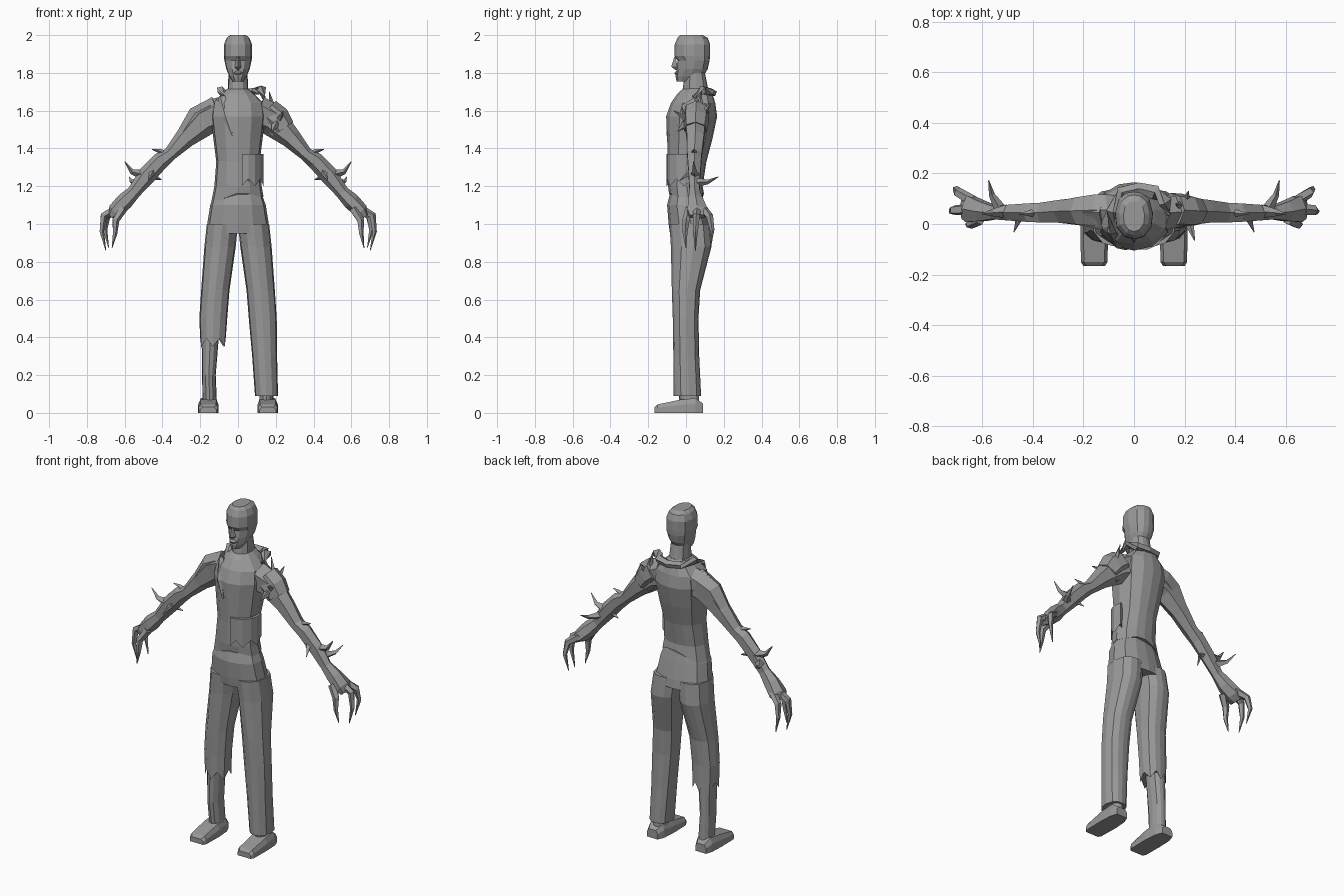
import bpy, bmesh, math
from mathutils import Vector

grey = bpy.data.materials.new("stone_grey")
grey.diffuse_color = (0.32, 0.32, 0.32, 1)


def skin(name, rings):
    """Join rings of points into a closed flat-faced solid."""
    bm = bmesh.new()
    rows = [[bm.verts.new(p) for p in r] for r in rings]
    n = len(rows[0])
    for a, b in zip(rows, rows[1:]):
        for i in range(n):
            j = (i + 1) % n
            bm.faces.new((a[i], a[j], b[j], b[i]))
    bm.faces.new(rows[0])
    bm.faces.new(rows[-1])
    bmesh.ops.recalc_face_normals(bm, faces=bm.faces)
    mesh = bpy.data.meshes.new(name)
    bm.to_mesh(mesh)
    bm.free()
    mesh.materials.append(grey)
    ob = bpy.data.objects.new(name, mesh)
    bpy.context.collection.objects.link(ob)
    return ob


HALF = [(0, 0), (.5, .06), (.92, .26), (1, .55), (.82, .84), (.42, .97), (0, 1)]
OUTLINE = HALF + [(-u, v) for u, v in HALF[-2:0:-1]]


def ring(z, x0, x1, y0, y1, zf=None):
    """Horizontal body cross-section between the given limits."""
    cx, w = (x0 + x1) / 2, (x1 - x0) / 2
    pts = []
    for k, (u, v) in enumerate(OUTLINE):
        x, y = cx + u * w, y0 + v * (y1 - y0)
        pts.append((x, y, zf(x, k) if zf else z))
    return pts


def tube(name, pts, sides=6):
    """Tube through (x, y, z, radius in the xz plane, radius along y)."""
    rings = []
    for i, p in enumerate(pts):
        a, b = pts[max(i - 1, 0)], pts[min(i + 1, len(pts) - 1)]
        d = (Vector(b[:3]) - Vector(a[:3])).normalized()
        ref = Vector((0, 1, 0)) if abs(d.y) < .8 else Vector((0, 0, 1))
        u = d.cross(ref).normalized()
        v = u.cross(d)
        rings.append([Vector(p[:3]) + u * p[3] * math.cos(t) + v * p[4] * math.sin(t)
                      for t in (math.tau * k / sides for k in range(sides))])
    return skin(name, rings)


def spike(name, base, tip, r, bend=(0, 0, 0)):
    a, b = Vector(base), Vector(tip)
    m = (a + b) / 2 + Vector(bend)
    tube(name, [(*a, r, r), (*m, r * .5, r * .5), (*b, .002, .002)], 4)


# head and neck
skin("head", [ring(z, -w, w, f, b) for z, w, f, b in [
    (1.755, .028, -.05, .05), (1.78, .045, -.055, .09), (1.82, .062, -.05, .115),
    (1.865, .072, -.045, .125), (1.89, .075, -.062, .127), (1.95, .074, -.06, .128),
    (1.985, .06, -.045, .115), (2.0, .042, -.03, .09)]])
skin("nose", [[(-.008, -.055, 1.885), (.008, -.055, 1.885), (0, -.062, 1.885)],
              [(-.017, -.045, 1.83), (.017, -.045, 1.83), (0, -.078, 1.832)],
              [(-.008, -.04, 1.815), (.008, -.04, 1.815), (0, -.055, 1.815)]])
skin("mouth", [ring(z, -w, w, f, 0) for z, w, f in [
    (1.79, .02, -.055), (1.80, .026, -.062), (1.812, .015, -.05)]])
skin("neck", [ring(z, -w, w, f, b) for z, w, f, b in [
    (1.60, .08, -.06, .14), (1.70, .055, -.02, .12), (1.80, .05, -.005, .1)]])


# torso with the long slanted coat hem
def hem(x, k):
    return 1.165 + (.5 * x if x < 0 else -.2 * x) + (.008 if k % 2 else 0)


skin("coat", [ring(0, -.145, .135, -.09, .095, hem)] +
     [ring(z, -w, w, f, b) for z, w, f, b in [
         (1.20, .125, -.095, .088), (1.33, .115, -.095, .108), (1.45, .13, -.10, .14),
         (1.57, .145, -.105, .165), (1.64, .135, -.08, .155), (1.69, .085, -.045, .14),
         (1.72, .05, -.012, .118)]])

# collar and lapel
tube("collar", [(-.03, -.098, 1.47, .006, .006), (-.06, -.085, 1.57, .022, .012),
                (-.085, -.03, 1.67, .022, .015), (-.09, .05, 1.71, .025, .02),
                (-.05, .125, 1.70, .02, .025), (.02, .14, 1.695, .02, .025),
                (.085, .125, 1.70, .02, .03), (.125, .09, 1.71, .03, .025),
                (.135, .04, 1.67, .012, .012)], 5)


# ragged waist wrap on one side
def wrap(z, k):
    return [(x, y, z + (.04 if k and i % 2 else 0)) for i, (x, y) in enumerate(
        [(.02, -.102), (.055, -.1), (.09, -.085), (.12, -.05), (.134, -.01), (.128, .04),
         (.1, .03), (.1, -.03), (.06, -.06), (.02, -.07)])]


skin("waist_wrap", [wrap(1.20, 1), wrap(1.29, 0), wrap(1.37, 0)])

# trousers
skin("hips", [ring(z, -w, w, f, b) for z, w, f, b in [
    (.95, .168, -.085, .128), (1.0, .163, -.092, .122), (1.10, .147, -.1, .1),
    (1.18, .118, -.08, .08)]])
LEG = [(1.0, .0, .165, -.088, .125), (.88, .012, .178, -.08, .135),
       (.65, .045, .195, -.075, .075), (.5, .057, .205, -.07, .066)]


def leg_ring(s, z, a, b, f, k, zf=None):
    return ring(z, min(s * a, s * b), max(s * a, s * b), f, k, zf)


skin("whole_trouser_leg", [leg_ring(1, *r) for r in LEG] +
     [leg_ring(1, .3, .075, .207, -.067, .07), leg_ring(1, .09, .09, .212, -.065, .08)])
skin("torn_trouser_leg", [leg_ring(-1, *r) for r in LEG] +
     [leg_ring(-1, 0, .065, .2, -.068, .068,
               lambda x, k: .35 + (.045 if k % 2 else 0))])

# lower legs and shoes
for s, side in ((1, "left"), (-1, "right")):
    skin(side + "_shin", [leg_ring(s, *r) for r in [
        (.06, .112, .188, -.035, .07), (.2, .118, .19, -.05, .065),
        (.42, .1, .193, -.055, .06)]])
    skin(side + "_shoe", [
        [(s * a, y, 0), (s * b, y, 0), (s * b, y, h * .6), (s * (b - .012), y, h),
         (s * (a + .012), y, h), (s * a, y, h * .6)]
        for y, a, b, h in [(-.167, .115, .2, .03), (-.15, .105, .21, .045),
                           (-.03, .102, .212, .07), (.05, .108, .208, .078),
                           (.09, .125, .195, .05)]])

    # arms and clawed hands
    tube(side + "_arm", [(s * x, y, z, a, b) for x, y, z, a, b in [
        (.10, .045, 1.585, .095, .08), (.18, .05, 1.55, .085, .065),
        (.28, .05, 1.455, .055, .052), (.36, .045, 1.37, .036, .045),
        (.41, .045, 1.335, .046, .042), (.48, .045, 1.26, .048, .036),
        (.55, .045, 1.17, .036, .03), (.60, .05, 1.12, .045, .045),
        (.65, .06, 1.07, .04, .06), (.675, .06, 1.04, .02, .045)]])
    for finger, path in (
            ("middle", [(.64, .06, 1.085), (.712, .055, 1.045), (.722, .05, .96), (.70, .05, .86)]),
            ("outer", [(.64, .09, 1.08), (.695, .125, 1.04), (.705, .138, .97), (.685, .13, .875)]),
            ("inner", [(.61, .02, 1.08), (.648, .0, 1.02), (.652, -.005, .95), (.667, .0, .873)])):
        tube(side + "_" + finger + "_finger",
             [(s * x, y, z, r, r) for (x, y, z), r in zip(path, (.024, .02, .013, .002))], 5)

    # forearm spikes
    for i, (base, tip, r, bend) in enumerate([
            ((.50, .05, 1.26), (.60, .04, 1.33), .028, (.012, 0, -.018)),
            ((.53, .06, 1.22), (.575, .172, 1.25), .024, (.01, 0, -.012)),
            ((.45, .03, 1.28), (.475, -.032, 1.23), .02, (0, 0, 0)),
            ((.37, .045, 1.36), (.455, .04, 1.395), .024, (0, 0, .008)),
            ((.45, .05, 1.25), (.405, .06, 1.235), .018, (0, 0, 0))]):
        spike(f"{side}_arm_spike_{i}", (s * base[0], *base[1:]), (s * tip[0], *tip[1:]),
              r, (s * bend[0], *bend[1:]))

# shoulder of the whole sleeve
tube("sleeve_shoulder", [(-.06, .055, 1.62, .06, .07), (-.14, .055, 1.595, .066, .072),
                         (-.205, .052, 1.56, .07, .062), (-.27, .05, 1.47, .055, .05)])

# torn sleeve edge and shoulder spikes
tube("torn_sleeve", [(.15, .055, 1.59, .08, .07), (.20, .052, 1.55, .082, .07),
                     (.235, .05, 1.50, .07, .062)], 7)
for i, (base, tip) in enumerate([((.19, .07, 1.58), (.165, .08, 1.70)),
                                 ((.20, .08, 1.57), (.215, .13, 1.64)),
                                 ((.21, .03, 1.54), (.24, -.065, 1.60)),
                                 ((.20, .0, 1.53), (.18, -.045, 1.49))]):
    spike(f"shoulder_spike_{i}", base, tip, .026)
